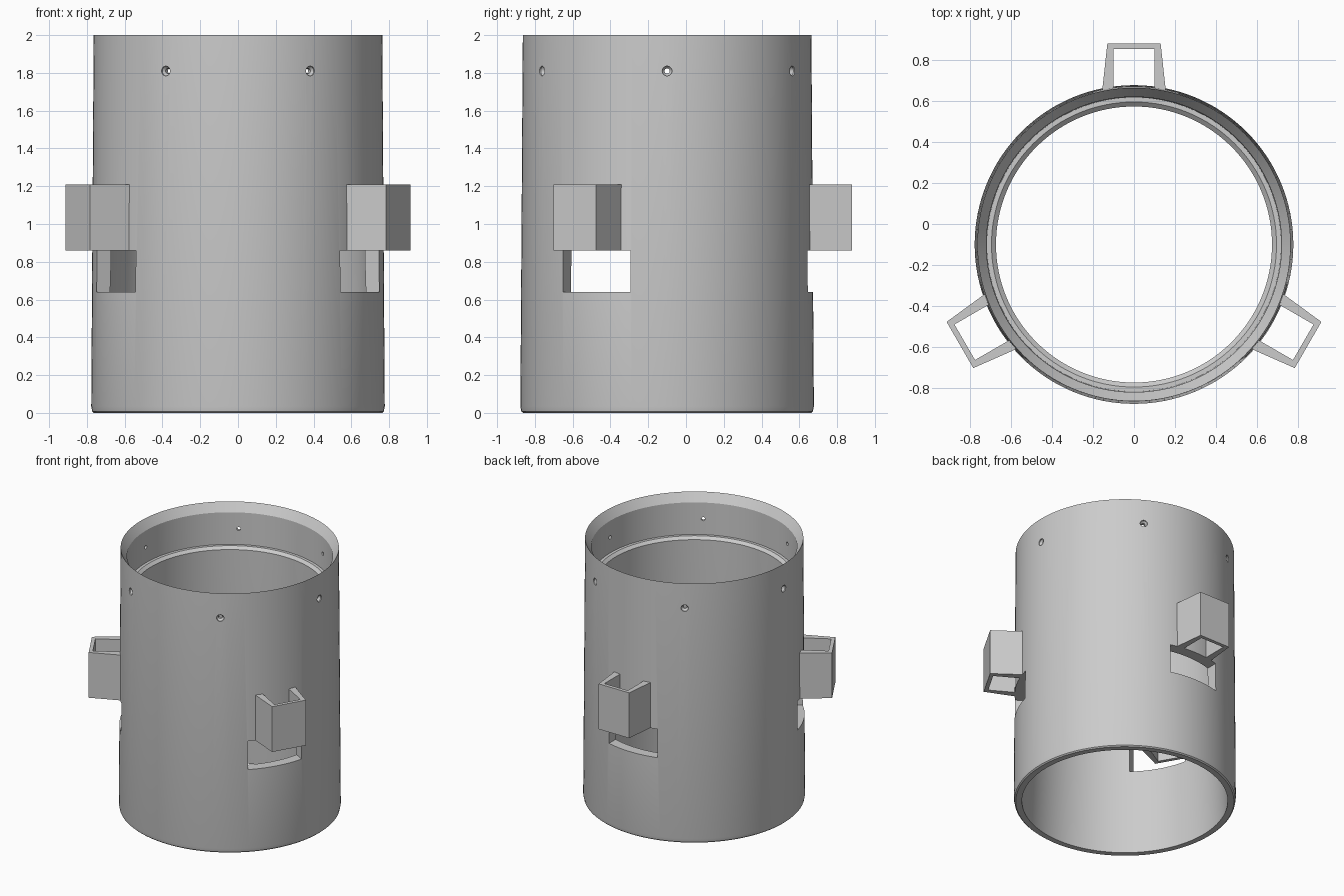
import bpy, bmesh, math
from mathutils import Matrix, Vector

cube = bpy.data.objects.get("Cube")
if cube:
    bpy.data.objects.remove(cube, do_unlink=True)

AXIS = Vector((0, -0.1, 0))      # centre line of the tube
WALL_TOP = 2.0

grey = bpy.data.materials.new("plain_grey")
grey.use_nodes = True
grey.diffuse_color = (0.6, 0.6, 0.6, 1)
grey.node_tree.nodes["Principled BSDF"].inputs["Base Color"].default_value = (0.6, 0.6, 0.6, 1)


def finish(bm, name):
    bmesh.ops.recalc_face_normals(bm, faces=bm.faces)
    mesh = bpy.data.meshes.new(name)
    bm.to_mesh(mesh)
    bm.free()
    mesh.materials.append(grey)
    obj = bpy.data.objects.new(name, mesh)
    bpy.context.collection.objects.link(obj)
    return obj


def lathe(bm, profile, segments, matrix):
    """Revolve a closed (radius, height) profile into a ring."""
    rings = []
    for i in range(segments):
        a = math.tau * i / segments
        rings.append([bm.verts.new(matrix @ Vector((r * math.cos(a), r * math.sin(a), z)))
                      for r, z in profile])
    n = len(profile)
    for i in range(segments):
        p, q = rings[i], rings[(i + 1) % segments]
        for j in range(n):
            k = (j + 1) % n
            bm.faces.new((p[j], q[j], q[k], p[k]))


def plug(bm, profile, segments, matrix):
    """Revolve an open profile and cap both ends."""
    rings = [[bm.verts.new(matrix @ Vector((r * math.cos(math.tau * i / segments),
                                            r * math.sin(math.tau * i / segments), z)))
              for i in range(segments)] for r, z in profile]
    for p, q in zip(rings, rings[1:]):
        for i in range(segments):
            k = (i + 1) % segments
            bm.faces.new((p[i], p[k], q[k], q[i]))
    bm.faces.new(rings[0])
    bm.faces.new(rings[-1])


def around(degrees):
    """Local +x becomes the outward direction at this angle."""
    return Matrix.Translation(AXIS) @ Matrix.Rotation(math.radians(degrees), 4, "Z")


# Tube wall: rounded foot, tapered outside, bevelled mouth, ledge inside
bm = bmesh.new()
wall = [(0.72, 0), (0.763, 0), (0.772, 0.008), (0.777, 0.035), (0.764, WALL_TOP),
        (0.72, 1.936), (0.717, 1.69), (0.695, 1.69), (0.673, 1.67),
        (0.678, 1.3), (0.689, 0.8), (0.703, 0.4)]
lathe(bm, wall, 128, Matrix.Translation(AXIS))
tube = finish(bm, "tube")

# Cutters: three slots and six countersunk screw holes
bm = bmesh.new()
for angle in (90, 210, 330):
    box = around(angle) @ Matrix.Translation((0.72, 0, 0.75)) @ Matrix.Diagonal((0.4, 0.412, 0.22, 1))
    bmesh.ops.create_cube(bm, size=1, matrix=box)
for angle in range(0, 360, 60):
    radial = around(angle) @ Matrix.Translation((0, 0, 1.81)) @ Matrix.Rotation(math.pi / 2, 4, "Y")
    plug(bm, [(0.014, 0.6), (0.014, 0.742), (0.026, 0.757), (0.026, 0.85)], 20, radial)
cutter = finish(bm, "cutter")
cutter.hide_render = True

cut = tube.modifiers.new("openings", "BOOLEAN")
cut.operation = "DIFFERENCE"
cut.solver = "EXACT"
cut.object = cutter
bpy.ops.object.select_all(action="DESELECT")
bpy.context.view_layer.objects.active = tube
tube.select_set(True)
bpy.ops.object.modifier_apply(modifier=cut.name)
bpy.data.objects.remove(cutter, do_unlink=True)
bpy.ops.object.shade_smooth_by_angle(angle=math.radians(25))

# Sockets: U-shaped sleeves standing off the wall above each slot
half = [(0.75, 0.155), (0.98, 0.13), (0.953, 0.1), (0.756, 0.1)]
for name, angle in (("back_socket", 90), ("right_socket", 210), ("left_socket", 330)):
    bm = bmesh.new()
    place = around(angle)
    levels = []
    for z in (0.86, 1.21):
        levels.append([[bm.verts.new(place @ Vector((x, side * y, z))) for x, y in half]
                       for side in (1, -1)])
    # outer side, outer front, inner front, inner side, wall end
    for side in (0, 1):
        lo, hi = levels[0][side], levels[1][side]
        for a, b in ((0, 1), (2, 3), (3, 0)):
            bm.faces.new((lo[a], lo[b], hi[b], hi[a]))
    for k in (1, 2):
        bm.faces.new((levels[0][0][k], levels[0][1][k], levels[1][1][k], levels[1][0][k]))
    for left, right in levels:
        bm.faces.new(left)
        bm.faces.new(right)
        bm.faces.new((left[1], right[1], right[2], left[2]))
    finish(bm, name)
